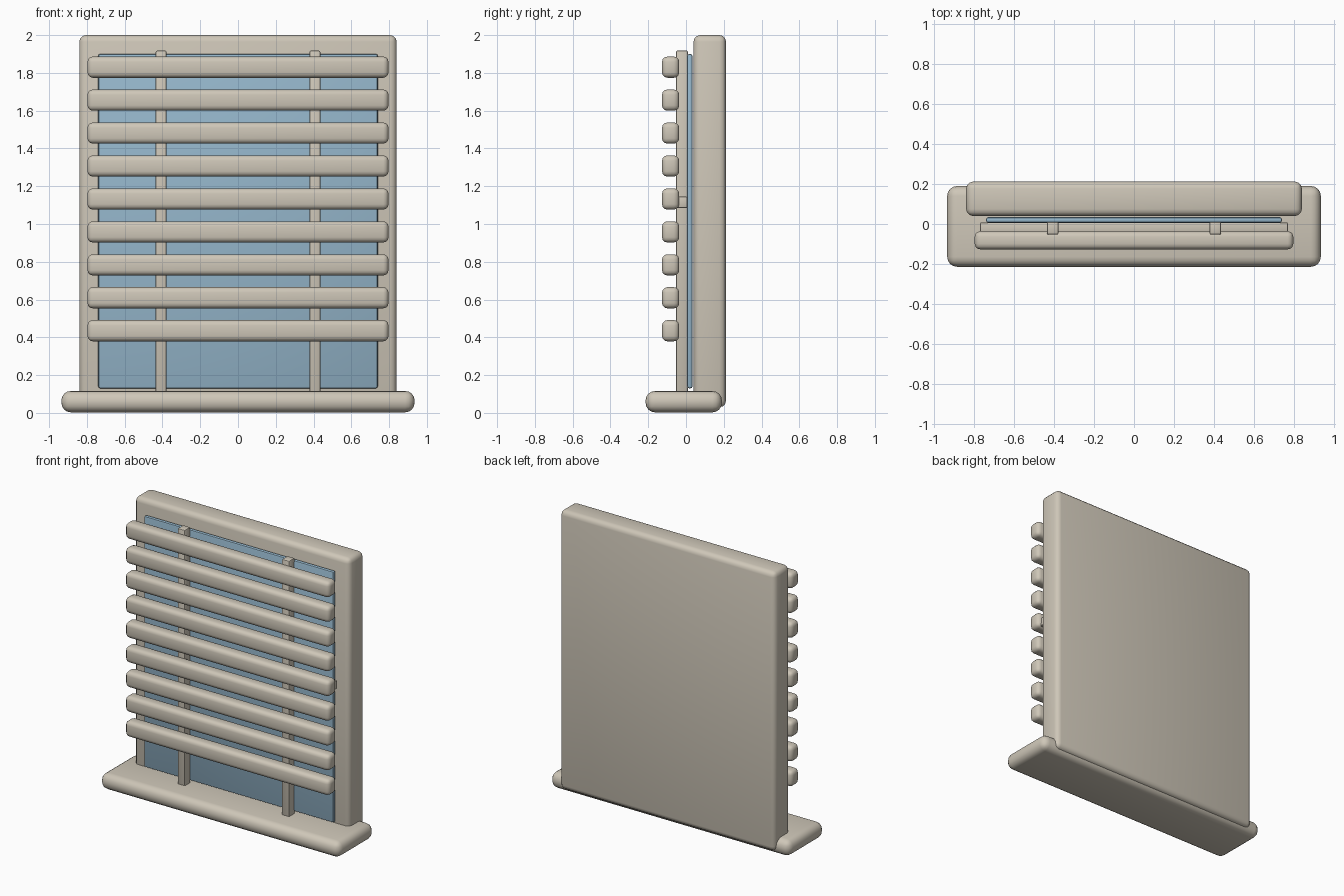
import bpy
import math

if "Cube" in bpy.data.objects:
    bpy.data.objects.remove(bpy.data.objects["Cube"])


def material(name, rgb):
    m = bpy.data.materials.new(name)
    m.diffuse_color = (*rgb, 1)
    m.use_nodes = True
    m.node_tree.nodes["Principled BSDF"].inputs["Base Color"].default_value = m.diffuse_color
    return m


BEIGE = material("warm_beige", (0.62, 0.57, 0.48))
BLUE = material("glass_blue", (0.30, 0.47, 0.60))


def rounded_box(name, x, y, z, radius, mat, segments=3):
    """Box spanning the (min, max) ranges, with rounded edges."""
    bpy.ops.mesh.primitive_cube_add(size=1, location=[sum(r) / 2 for r in (x, y, z)])
    ob = bpy.context.object
    ob.name = name
    ob.scale = [r[1] - r[0] for r in (x, y, z)]
    bpy.ops.object.transform_apply(location=False, rotation=False, scale=True)
    bev = ob.modifiers.new("rounding", "BEVEL")
    bev.width = radius
    bev.segments = segments
    bpy.ops.object.modifier_apply(modifier=bev.name)
    ob.data.materials.append(mat)
    bpy.ops.object.shade_smooth_by_angle(angle=math.radians(40))
    return ob


# Backing frame and window sill
rounded_box("window_frame", (-0.84, 0.84), (0.04, 0.212), (0.03, 2.0), 0.035, BEIGE)
rounded_box("sill", (-0.935, 0.935), (-0.214, 0.19), (0.003, 0.116), 0.05, BEIGE, 4)

# Glass pane in front of the frame
rounded_box("glass_pane", (-0.74, 0.74), (0.006, 0.034), (0.13, 1.9), 0.01, BLUE, 2)

# Vertical bars and the middle crossbar
for side, label in ((-1, "left"), (1, "right")):
    cx = side * 0.407
    rounded_box(label + "_vertical_bar", (cx - 0.029, cx + 0.029),
                (-0.053, 0.011), (0.09, 1.918), 0.008, BEIGE, 2)
rounded_box("crossbar", (-0.77, 0.77), (-0.05, 0.008), (1.085, 1.145), 0.006, BEIGE, 2)

# Horizontal blind slats
for i in range(9):
    cz = 0.435 + i * 0.1744
    rounded_box(f"slat_{i + 1}", (-0.797, 0.797), (-0.127, -0.036),
                (cz - 0.056, cz + 0.056), 0.028, BEIGE)
